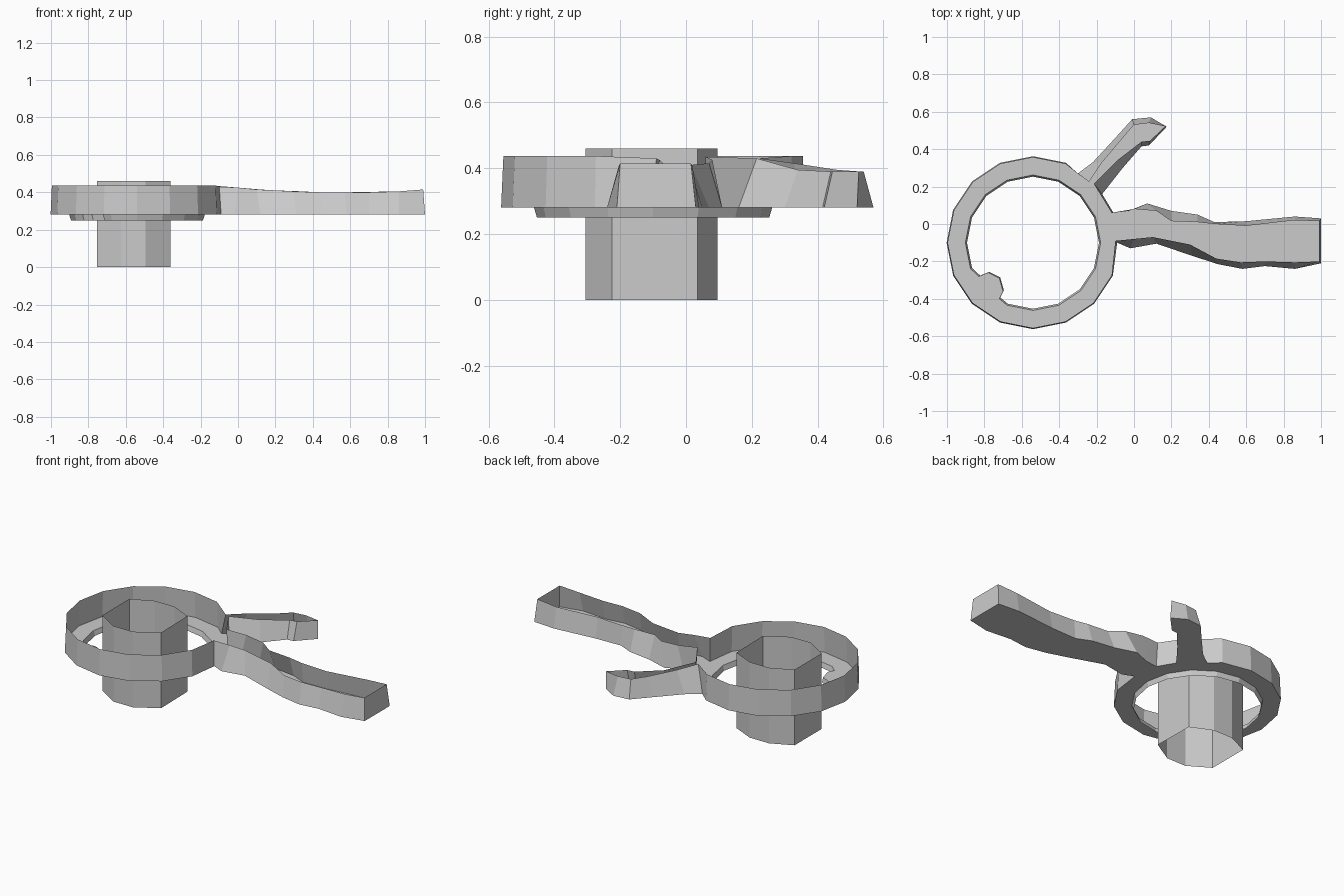
import bpy, bmesh
from math import cos, sin, radians

CX, CY = -0.54, -0.10      # ring centre
FLOOR = 0.28


def finish(bm, name):
    bmesh.ops.recalc_face_normals(bm, faces=bm.faces)
    mesh = bpy.data.meshes.new(name)
    bm.to_mesh(mesh)
    bm.free()
    obj = bpy.data.objects.new(name, mesh)
    bpy.context.collection.objects.link(obj)
    return obj


def loop(bm, points):
    return [bm.verts.new(p) for p in points]


def skin(bm, a, b):
    n = len(a)
    for i in range(n):
        j = (i + 1) % n
        bm.faces.new((a[i], a[j], b[j], b[i]))


def on_ring(r, k):
    t = radians(22.5 * k)
    return CX + r * cos(t), CY + r * sin(t)


# Wall outline stations: bottom x, bottom y, top x, top y, top z
ring = [(*on_ring(0.462, k), *on_ring(0.455, k), 0.437) for k in range(3, 16)]
long_arm = [
    (-0.09, -0.10, -0.10, -0.09, 0.43), (-0.02, -0.13, 0.00, -0.08, 0.425),
    (0.12, -0.105, 0.10, -0.07, 0.415), (0.31, -0.17, 0.30, -0.11, 0.405),
    (0.45, -0.215, 0.44, -0.185, 0.40), (0.58, -0.24, 0.57, -0.205, 0.40),
    (0.70, -0.225, 0.70, -0.20, 0.40), (0.86, -0.24, 0.86, -0.205, 0.405),
    (1.00, -0.21, 0.99, -0.20, 0.415),
    (1.00, 0.03, 0.99, 0.015, 0.415), (0.86, 0.04, 0.86, 0.02, 0.405),
    (0.60, 0.015, 0.60, -0.01, 0.40), (0.43, 0.01, 0.43, 0.00, 0.40),
    (0.34, 0.05, 0.34, 0.01, 0.405), (0.20, 0.07, 0.20, 0.015, 0.41),
    (0.07, 0.11, 0.12, 0.07, 0.415), (-0.03, 0.07, 0.00, 0.08, 0.425),
    (-0.11, 0.06, -0.12, 0.06, 0.435)]
hook_arm = [
    (-0.17, 0.16, -0.215, 0.215, 0.43), (-0.06, 0.30, -0.09, 0.34, 0.395),
    (0.04, 0.415, 0.04, 0.44, 0.39), (0.08, 0.42, 0.085, 0.445, 0.39),
    (0.175, 0.52, 0.17, 0.525, 0.39), (0.09, 0.57, 0.08, 0.54, 0.39),
    (-0.01, 0.56, 0.00, 0.53, 0.39), (-0.10, 0.46, -0.06, 0.46, 0.395),
    (-0.22, 0.33, -0.17, 0.33, 0.415), (-0.30, 0.27, -0.24, 0.225, 0.43)]
outline = ring + long_arm + hook_arm

# Inner opening with the small tab at the lower left
tab = [(-0.83, -0.28), (-0.78, -0.26), (-0.72, -0.29), (-0.70, -0.36), (-0.72, -0.40)]
opening = []
for k in range(16):
    opening += tab if k == 10 else [on_ring(0.362, k)]

# Open-topped tray: outer wall, flat floor and lip below the opening
bm = bmesh.new()
bottom = loop(bm, [(s[0], s[1], FLOOR) for s in outline])
top = loop(bm, [s[2:] for s in outline])
skin(bm, bottom, top)
rim = loop(bm, [(x, y, FLOOR) for x, y in opening])
lip = loop(bm, [(CX + (x - CX) * 0.975, CY + (y - CY) * 0.975, 0.25) for x, y in opening])
skin(bm, lip, rim)
edges = [bm.edges.get((l[i - 1], l[i])) for l in (bottom, rim) for i in range(len(l))]
bmesh.ops.triangle_fill(bm, use_beauty=True, edges=edges, normal=(0, 0, 1))
finish(bm, "ring_tray_with_arms")

# Open eight-sided tube through the ring
tube = [(-0.36, -0.225), (-0.365, 0.035), (-0.495, 0.095), (-0.625, 0.095),
        (-0.755, 0.035), (-0.755, -0.225), (-0.625, -0.305), (-0.495, -0.305)]
bm = bmesh.new()
skin(bm, loop(bm, [(x, y, 0.0) for x, y in tube]), loop(bm, [(x, y, 0.46) for x, y in tube]))
finish(bm, "center_tube")
